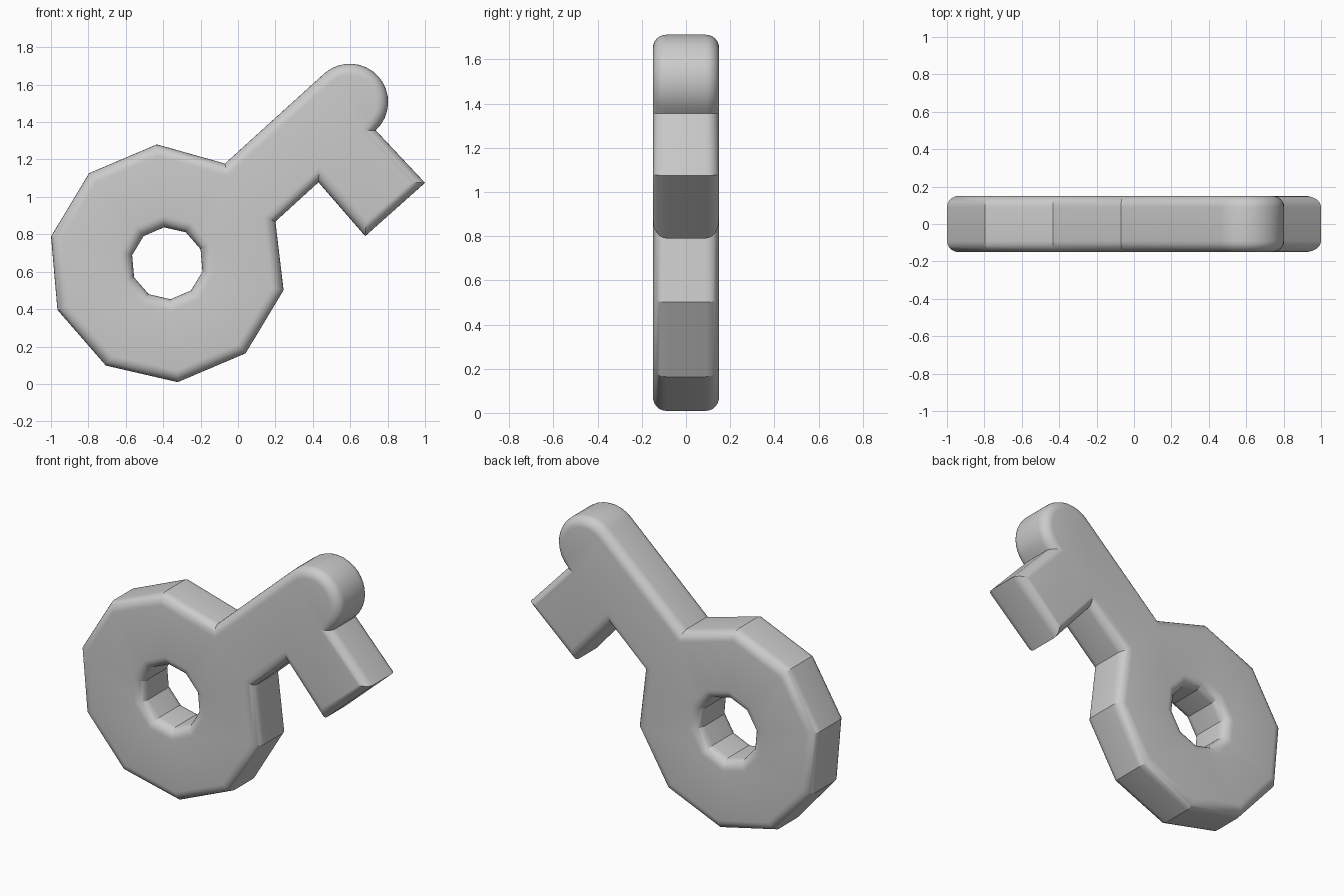
import bpy, bmesh
from math import cos, sin, radians
from mathutils import Vector

if "Cube" in bpy.data.objects:
    bpy.data.objects.remove(bpy.data.objects["Cube"])

HALF, ROUND, STEPS = 0.15, 0.06, 6
BOW = Vector((-0.378, 0.645))


def arc(c, r, angles):
    return [Vector((c[0] + r * cos(radians(a)), c[1] + r * sin(radians(a)))) for a in angles]


def inset(loop, d):
    # mitred offset towards the left (material) side
    out = []
    for i, p in enumerate(loop):
        a = (p - loop[i - 1]).normalized()
        b = (loop[(i + 1) % len(loop)] - p).normalized()
        n1, n2 = Vector((-a.y, a.x)), Vector((-b.y, b.x))
        out.append(p + (n1 + n2) * d / (1 + n1.dot(n2)))
    return out


# Key outline: ten-sided bow, shank with round tip, square tooth
outline = [Vector((-0.07, 1.178))]
outline += arc(BOW, 0.638, [95 + 36 * k for k in range(8)])
outline += [Vector(p) for p in ((0.20, 0.868), (0.43, 1.078), (0.68, 0.79), (1.0, 1.075))]
outline += arc((0.598, 1.507), 0.205, [-47.5 + 179 * k / 16 for k in range(17)])
# Ten-sided hole, wound the other way
hole = arc(BOW, 0.193, [95 - 36 * k for k in range(10)])

# Rounded edge section: (inset, y) from front to back
front = [(ROUND * (1 - sin(t)), -HALF + ROUND * (1 - cos(t)))
         for t in (radians(90 * k / STEPS) for k in range(STEPS + 1))]
section = front + [(d, -y) for d, y in reversed(front)]

bm = bmesh.new()
caps = ([], [])
for loop in (outline, hole):
    rings = [[bm.verts.new((p.x, y, p.y)) for p in inset(loop, d)] for d, y in section]
    n = len(loop)
    for r0, r1 in zip(rings, rings[1:]):
        for i in range(n):
            j = (i + 1) % n
            bm.faces.new((r0[i], r1[i], r1[j], r0[j]))
    for cap, ring in zip(caps, (rings[0], rings[-1])):
        cap += [bm.edges.get((ring[i], ring[(i + 1) % n])) for i in range(n)]

# Flat front and back faces around the hole
for cap in caps:
    bmesh.ops.triangle_fill(bm, edges=cap, use_beauty=True)
bmesh.ops.recalc_face_normals(bm, faces=bm.faces[:])

mesh = bpy.data.meshes.new("key")
bm.to_mesh(mesh)
bm.free()
key = bpy.data.objects.new("key", mesh)
bpy.context.collection.objects.link(key)
bpy.context.view_layer.objects.active = key
key.select_set(True)
bpy.ops.object.shade_smooth_by_angle(angle=radians(25))
